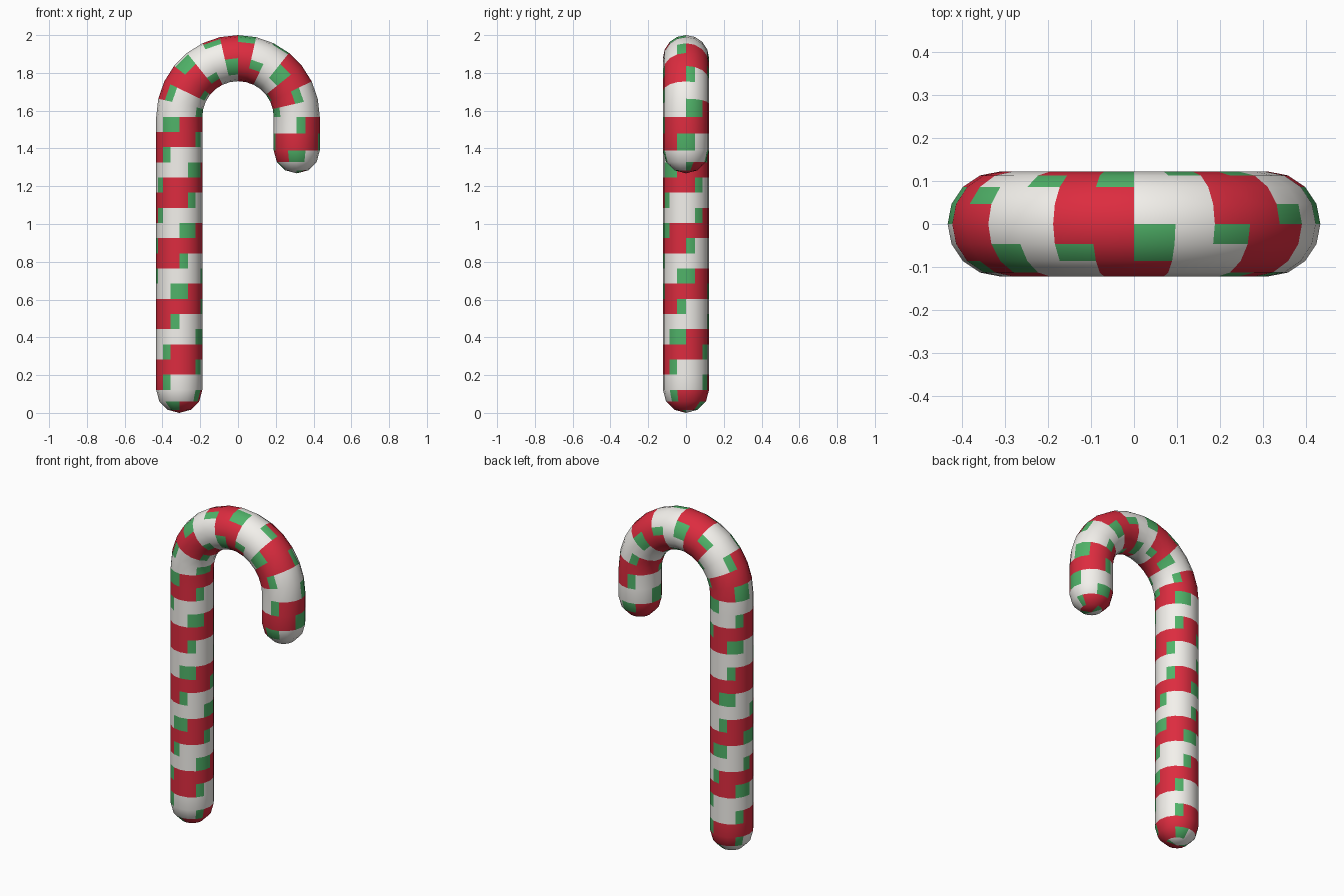
import bpy, bmesh
from math import sin, cos, pi
from mathutils import Vector

if "Cube" in bpy.data.objects:
    bpy.data.objects.remove(bpy.data.objects["Cube"])

SIDES = 16
R, r = 0.311, 0.122          # bend radius, tube radius
ZC = 2.0 - R - r             # height of the bend centre
HOOK_END = ZC - 0.177        # where the short end's dome starts
Y = Vector((0, 1, 0))


def material(name, rgb):
    m = bpy.data.materials.new(name)
    m.diffuse_color = (*rgb, 1)
    m.use_nodes = True
    m.node_tree.nodes["Principled BSDF"].inputs["Base Color"].default_value = m.diffuse_color
    return m


# Rings along the path: (centre, inward normal, radius, distance along path)
X = Vector((1, 0, 0))
step = r * pi / 6
rings = []
for k in (2, 1):             # foot dome
    a = k * pi / 6
    rings.append((Vector((-R, 0, r - r * sin(a))), X, r * cos(a), -k * step))
for i in range(18):          # long straight stem
    d = (ZC - r) * i / 18
    rings.append((Vector((-R, 0, r + d)), X, r, d))
for i in range(15):          # half-circle bend
    t = pi * i / 14
    rings.append((Vector((-R * cos(t), 0, ZC + R * sin(t))),
                  Vector((cos(t), 0, -sin(t))), r, ZC - r + R * t))
end = ZC - r + R * pi
for i in (1, 2):             # short straight end
    d = (ZC - HOOK_END) * i / 2
    rings.append((Vector((R, 0, ZC - d)), -X, r, end + d))
end += ZC - HOOK_END
for k in (1, 2):             # hook dome
    a = k * pi / 6
    rings.append((Vector((R, 0, HOOK_END - r * sin(a))), -X, r * cos(a), end + k * step))


def stripe(j, s):
    """Material slot of side j at path distance s: helical red/white with green edges."""
    w = (j - 53.2 * (s - 0.04)) % 16
    if 1.08 <= w % 8 < 2.45:
        return 2
    return 0 if 2.45 <= w < 9.2 else 1


bm = bmesh.new()
loops = []
for c, n, rad, s in rings:
    loops.append([bm.verts.new(c + rad * (cos(2 * pi * j / SIDES) * n + sin(2 * pi * j / SIDES) * Y))
                  for j in range(SIDES)])


def face(verts, j, s):
    f = bm.faces.new(verts)
    f.material_index = stripe(j, s)
    f.smooth = True


for i in range(len(rings) - 1):
    s = (rings[i][3] + rings[i + 1][3]) / 2
    for j in range(SIDES):
        k = (j + 1) % SIDES
        face((loops[i][j], loops[i][k], loops[i + 1][k], loops[i + 1][j]), j, s)

# Dome tips
foot = bm.verts.new((-R, 0, 0))
tip = bm.verts.new((R, 0, HOOK_END - r))
for j in range(SIDES):
    k = (j + 1) % SIDES
    face((foot, loops[0][k], loops[0][j]), j, -2.5 * step)
    face((tip, loops[-1][j], loops[-1][k]), j, end + 2.5 * step)
bmesh.ops.recalc_face_normals(bm, faces=bm.faces)

mesh = bpy.data.meshes.new("striped_cane")
bm.to_mesh(mesh)
bm.free()
for name, rgb in (("red", (0.72, 0.025, 0.05)), ("white", (0.9, 0.88, 0.84)), ("green", (0.08, 0.45, 0.14))):
    mesh.materials.append(material(name, rgb))
bpy.context.collection.objects.link(bpy.data.objects.new("striped_cane", mesh))
